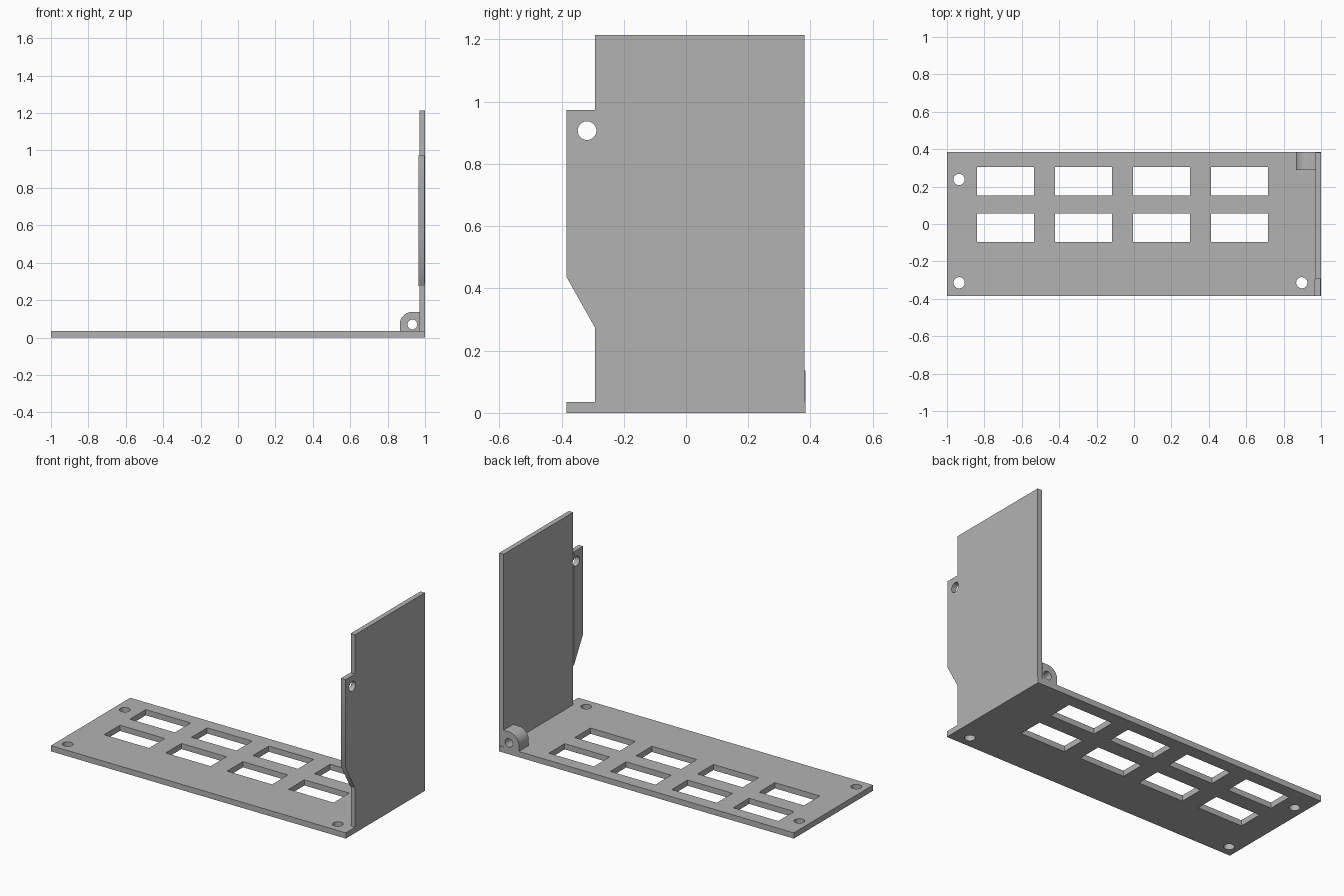
import bpy, bmesh, math
from mathutils import Vector, Matrix

default = bpy.data.objects.get("Cube")
if default:
    bpy.data.objects.remove(default, do_unlink=True)

grey = bpy.data.materials.new("light grey")
grey.use_nodes = True
colour = (0.45, 0.45, 0.45, 1)
grey.diffuse_color = colour
grey.node_tree.nodes["Principled BSDF"].inputs["Base Color"].default_value = colour


def finish(bm, name):
    bmesh.ops.recalc_face_normals(bm, faces=bm.faces)
    mesh = bpy.data.meshes.new(name)
    bm.to_mesh(mesh)
    bm.free()
    mesh.materials.append(grey)
    obj = bpy.data.objects.new(name, mesh)
    bpy.context.collection.objects.link(obj)
    return obj


def add_prism(bm, points, depth):
    """Extrude a closed outline of 3D points along the depth vector."""
    face = bm.faces.new([bm.verts.new(p) for p in points])
    new = bmesh.ops.extrude_face_region(bm, geom=[face], use_keep_orig=True)["geom"]
    bmesh.ops.translate(bm, vec=depth, verts=[v for v in new if isinstance(v, bmesh.types.BMVert)])


def add_box(bm, x, y, z):
    add_prism(bm, [(x[0], y[0], z[0]), (x[1], y[0], z[0]), (x[1], y[1], z[0]), (x[0], y[1], z[0])],
              Vector((0, 0, z[1] - z[0])))


def add_rod(bm, centre, radius, length, axis):
    turn = Vector(axis).to_track_quat('Z', 'Y').to_matrix().to_4x4()
    bmesh.ops.create_cone(bm, cap_ends=True, segments=40, radius1=radius, radius2=radius,
                          depth=length, matrix=Matrix.Translation(centre) @ turn)


def cut(obj, bm):
    cutter = finish(bm, obj.name + "_cutter")
    cutter.hide_render = True
    mod = obj.modifiers.new("openings", 'BOOLEAN')
    mod.operation, mod.solver, mod.object = 'DIFFERENCE', 'EXACT', cutter
    bpy.context.view_layer.objects.active = obj
    bpy.ops.object.modifier_apply(modifier=mod.name)
    bpy.data.objects.remove(cutter, do_unlink=True)


def smooth(obj):
    bpy.ops.object.select_all(action='DESELECT')
    obj.select_set(True)
    bpy.context.view_layer.objects.active = obj
    bpy.ops.object.shade_smooth_by_angle(angle=math.radians(30))


thick = 0.035
half = 0.384

# Base plate with two rows of windows and three screw holes
bm = bmesh.new()
add_box(bm, (-1, 1), (-half, half), (0, thick))
base = finish(bm, "base_plate")
bm = bmesh.new()
for col in range(4):
    x = -0.84 + col * 0.417
    for y in (-0.097, 0.153):
        add_box(bm, (x, x + 0.305), (y, y + 0.153), (-0.1, 0.1))
for x, y in ((-0.935, 0.238), (-0.935, -0.314), (0.897, -0.314)):
    add_rod(bm, (x, y, 0), 0.03, 0.2, (0, 0, 1))
cut(base, bm)

# Upright side wall
bm = bmesh.new()
add_box(bm, (0.97, 1), (-0.293, 0.381), (thick, 1.215))
wall = finish(bm, "side_wall")

# Side tab with slanted lower edge and screw hole
bm = bmesh.new()
outline = [(-0.293, 0.275), (-0.293, 0.973), (-half, 0.973), (-half, 0.437)]
add_prism(bm, [(0.966, y, z) for y, z in outline], Vector((0.031, 0, 0)))
tab = finish(bm, "side_tab")
bm = bmesh.new()
add_rod(bm, (0.98, -0.318, 0.907), 0.03, 0.2, (1, 0, 0))
cut(tab, bm)

# The hole slightly overlaps the wall edge
bm = bmesh.new()
add_rod(bm, (0.98, -0.318, 0.907), 0.03, 0.2, (1, 0, 0))
cut(wall, bm)

# Rounded corner boss with a hole through it
cx, cz, r = 0.932, 0.07, 0.067
outline = [(0.97, thick), (cx - r, thick)]
outline += [(cx - r * math.cos(a), cz + r * math.sin(a))
            for a in (math.pi / 2 * i / 16 for i in range(17))]
outline += [(0.97, cz + r)]
bm = bmesh.new()
add_prism(bm, [(x, 0.288, z) for x, z in outline], Vector((0, half - 0.288, 0)))
boss = finish(bm, "corner_boss")
bm = bmesh.new()
add_rod(bm, (cx, 0.34, cz), 0.026, 0.3, (0, 1, 0))
cut(boss, bm)

for part in (base, wall, tab, boss):
    smooth(part)
